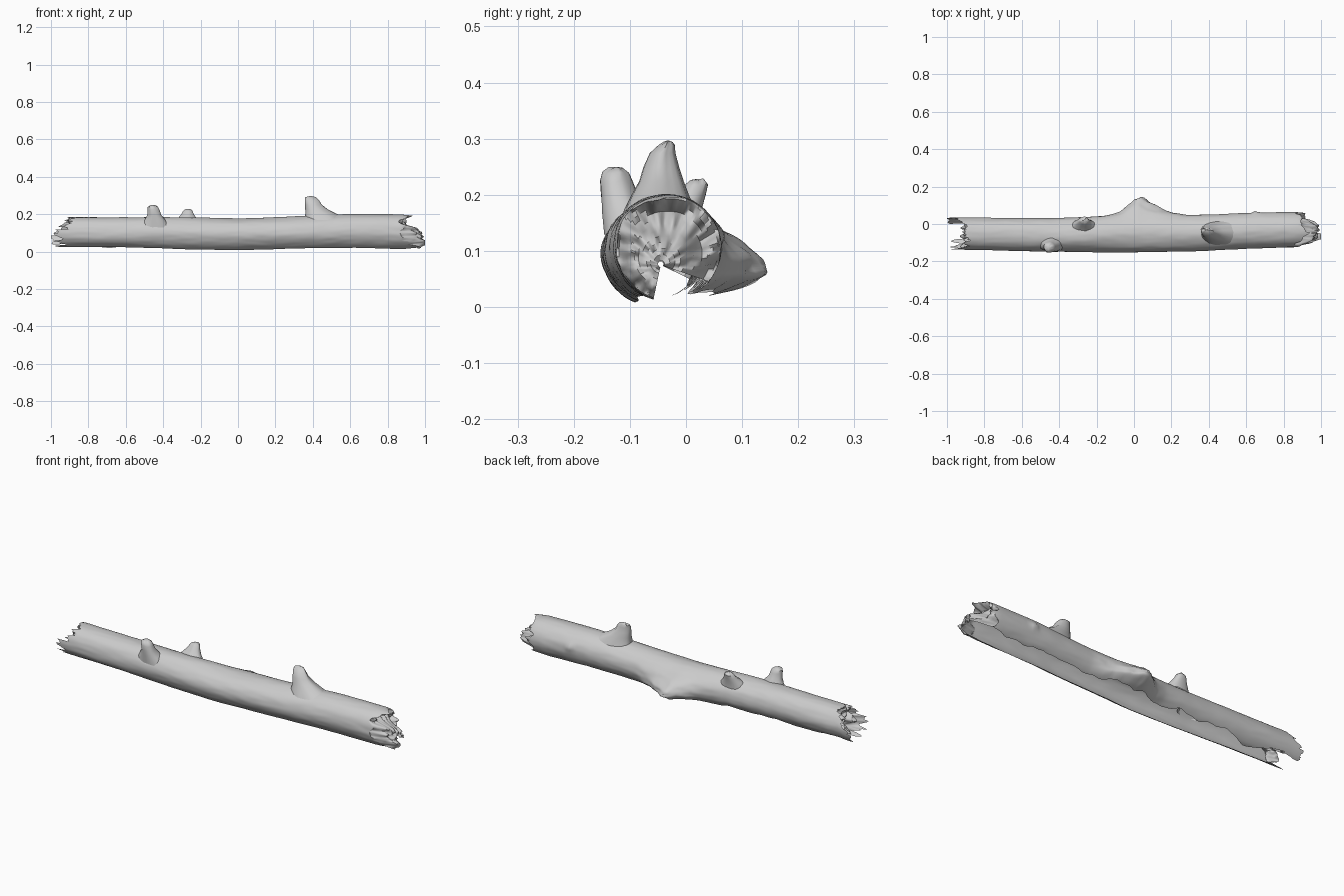
import bpy, bmesh, math
from mathutils import Vector, noise

if "Cube" in bpy.data.objects:
    bpy.data.objects.remove(bpy.data.objects["Cube"])

RAYS, STATIONS, CAP_RINGS = 96, 90, 11


def interp(keys, x):
    if x <= keys[0][0]:
        return keys[0][1]
    for (a, va), (b, vb) in zip(keys, keys[1:]):
        if x <= b:
            t = (x - a) / (b - a)
            return va + (vb - va) * t
    return keys[-1][1]


def smooth_interp(keys, x, w=0.06):
    return sum(interp(keys, x + d * w) for d in (-1, -.5, 0, .5, 1)) / 5


def n3(x, y, z, seed=0.0):
    return noise.noise(Vector((x + seed, y + seed * 1.7, z - seed)))


# trunk outline along x
BACK = [(-.9, .034), (-.4, .03), (-.1, .046), (.1, .05), (.3, .047), (.6, .06), (.85, .062)]
FRONT = [(-.9, -.138), (-.45, -.149), (0, -.152), (.3, -.145), (.6, -.134), (.9, -.124)]
TOP = [(-.9, .186), (-.5, .185), (0, .178), (.3, .187), (.6, .204), (.9, .199)]
BOTTOM = [(-.9, .02), (-.45, .014), (-.08, .002), (.3, .011), (.6, .016), (.95, .008)]
# broken branch swelling on the back
KNOB = [(-.16, 0), (-.08, .018), (-.03, .062), (.02, .108), (.05, .098), (.11, .062),
        (.18, .024), (.28, 0)]


def gap(x, side):
    # half angle of the open strip underneath
    if side < 0:
        return math.radians(22) + .14 * n3(x * 4, 1, 2)
    return math.radians(40) + .5 * n3(x * 5, 5, 3) + .14 * n3(x * 17, 2, 8)


def skin(x, u, s=1.0):
    # u runs 0..1 from the front edge over the top to the back edge
    g0, g1 = gap(x, -1), gap(x, 1)
    a = g0 + (2 * math.pi - g0 - g1) * u
    b, f = smooth_interp(BACK, x), smooth_interp(FRONT, x)
    t, d = smooth_interp(TOP, x), smooth_interp(BOTTOM, x)
    k = s * (1 + .035 * n3(x * 3, math.cos(a) * 1.5, math.sin(a) * 1.5)
             + .012 * n3(x * 12, math.cos(a) * 4, math.sin(a) * 4))
    y = (b + f) / 2 - (b - f) / 2 * math.sin(a) * k
    z = (t + d) / 2 - (t - d) / 2 * math.cos(a) * k
    h = smooth_interp(KNOB, x, .012)
    if y > -.03 and h > 0:
        wy = min(1, (y + .03) / .07)
        wz = interp([(.0, .35), (.03, .8), (.06, 1), (.085, .85), (.115, .5), (.15, .12), (.175, 0)], z)
        y += h * wy * wz * (1 + .25 * n3(x * 30, z * 30, 4))
    y += .012 * math.exp(-((x - .65) / .015) ** 2 - ((z - .13) / .02) ** 2) * (y > 0)
    return y, max(z, .001)


def right_end(y, z, u):
    # tongue at the bottom, hollow above it, ragged lip on top
    x = interp([(.02, .975), (.05, .99), (.08, .985), (.12, .955), (.145, .89), (.17, .86), (.185, .9), (.2, .91)], z)
    side = min(1, max(0, (abs(y + .043) - .035) / .04))
    x += (.885 - x) * side
    x += .045 * n3(y * 28, z * 28, 3) + .025 * n3(y * 65, z * 65, 9)
    return min(x, 1.0)


def left_rim(y, z, u):
    # splintered rim
    x = interp([(.02, -.955), (.06, -.95), (.085, -.975), (.12, -.94), (.16, -.89), (.19, -.9)], z)
    if y > 0:
        x -= .035
    x += .05 * n3(u * 22, 4, 1) + .03 * n3(u * 55, 8, 1)
    return max(x, -1.0)


def left_cap(y, z, s):
    return -.885 - .04 * max(0, .1 - z) / .1 + .05 * n3(y * 28, z * 28, 6) + .02 * n3(y * 60, z * 60, 2)


def finish(name, bm, angle):
    bmesh.ops.recalc_face_normals(bm, faces=bm.faces[:])
    me = bpy.data.meshes.new(name)
    bm.to_mesh(me)
    bm.free()
    ob = bpy.data.objects.new(name, me)
    bpy.context.collection.objects.link(ob)
    bpy.context.view_layer.objects.active = ob
    ob.select_set(True)
    bpy.ops.object.shade_smooth_by_angle(angle=math.radians(angle))
    ob.select_set(False)
    return ob


def bridge(bm, rows, closed=False):
    for r0, r1 in zip(rows, rows[1:]):
        n = len(r0)
        for i in range(n if closed else n - 1):
            j = (i + 1) % n
            bm.faces.new((r0[i], r0[j], r1[j], r1[i]))


# hollow trunk shell with both broken ends
bm = bmesh.new()
us = [i / (RAYS - 1) for i in range(RAYS)]
X0, X1 = -.83, .83
rows = []


def cap_point(x, u, s):
    y, z = skin(x, u)
    cy, cz = -.045, .075
    return cy + (y - cy) * s, cz + (z - cz) * s


for k in range(CAP_RINGS):
    s = .06 + .92 * k / CAP_RINGS
    row = []
    for u in us:
        y, z = cap_point(-.88, u, s)
        row.append(bm.verts.new((left_cap(y, z, s), y, z)))
    rows.append(row)
for k in range(5):
    row = []
    for u in us:
        y, z = skin(-.9, u)
        x = X0 + (left_rim(y, z, u) - X0) * (1 - k / 5)
        y, z = skin(x, u)
        row.append(bm.verts.new((x, y, z)))
    rows.append(row)
for k in range(STATIONS + 1):
    x = X0 + (X1 - X0) * k / STATIONS
    rows.append([bm.verts.new((x, *skin(x, u))) for u in us])
for k in range(1, 5):
    row = []
    for u in us:
        y, z = skin(.88, u)
        x = X1 + (right_end(y, z, u) - X1) * k / 4
        y, z = skin(x, u, 1 - max(0, x - .87) * .9)
        row.append(bm.verts.new((x, y, z)))
    rows.append(row)
for k in range(CAP_RINGS):
    s = .95 - .89 * k / (CAP_RINGS - 1)
    row = []
    for u in us:
        y, z = cap_point(.9, u, s)
        row.append(bm.verts.new((right_end(y, z, u), y, z)))
    rows.append(row)
bridge(bm, rows)
finish("log_shell", bm, 50)


# snapped branch stubs with flared bases: rings of x, y, z, radius x, radius y
def stub(name, rings, seed):
    bm = bmesh.new()
    rows = []
    for x, y, z, rx, ry in rings:
        row = []
        for i in range(24):
            a = 2 * math.pi * i / 24
            c, s = math.cos(a), math.sin(a)
            k = 1 + .12 * n3(c * 1.5, s * 1.5, z * 12, seed)
            row.append(bm.verts.new((x + rx * c * k, y + ry * s * k, z + .004 * n3(c * 2, s * 2, 1, seed))))
        rows.append(row)
    bridge(bm, rows, True)
    x, y, z, *_ = rings[-1]
    tip = bm.verts.new((x, y, z + .002))
    for i in range(24):
        bm.faces.new((rows[-1][i], rows[-1][(i + 1) % 24], tip))
    finish(name, bm, 45)


stub("tall_branch_stub", [(.47, -.045, .17, .12, .066), (.445, -.045, .2, .086, .052),
                          (.42, -.043, .225, .06, .04), (.403, -.043, .25, .044, .032),
                          (.395, -.041, .275, .037, .023), (.388, -.034, .29, .028, .014),
                          (.387, -.032, .295, .012, .008)], 3.1)
stub("front_branch_stub", [(-.44, -.1, .13, .085, .045), (-.443, -.108, .17, .055, .042),
                           (-.448, -.119, .2, .036, .033), (-.452, -.124, .225, .032, .029),
                           (-.455, -.125, .24, .027, .024), (-.455, -.125, .248, .014, .013)], 7.3)
stub("back_branch_stub", [(-.27, -.022, .145, .08, .05), (-.27, -.004, .178, .05, .035),
                          (-.268, .01, .2, .033, .026), (-.267, .018, .217, .026, .021),
                          (-.266, .02, .226, .014, .012)], 5.2)
